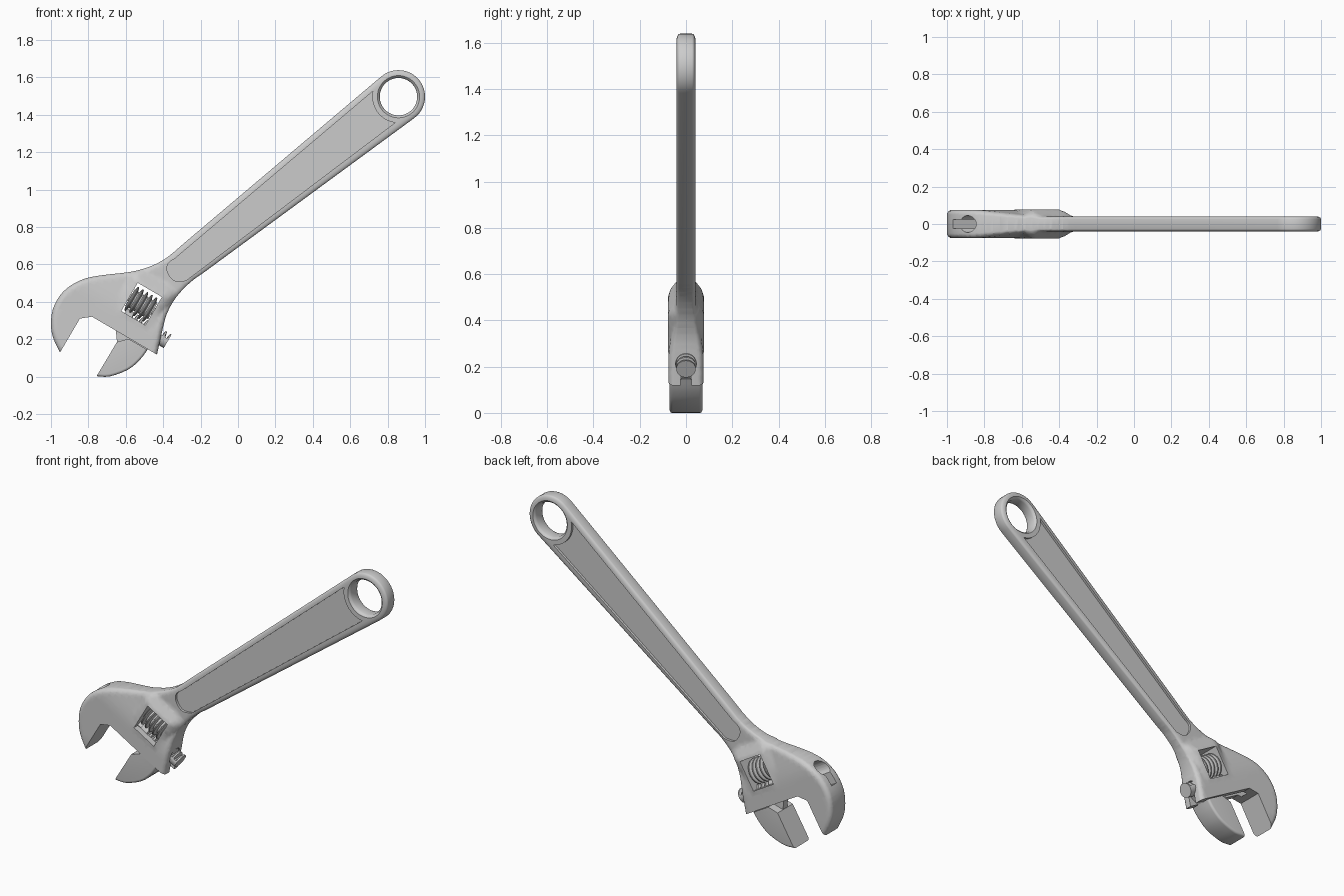
import bpy, bmesh
from math import sin, cos, radians, pi, hypot
from mathutils import Vector

if "Cube" in bpy.data.objects:
    bpy.data.objects.remove(bpy.data.objects["Cube"])

# Head frame: u runs along the jaw slide, v runs away from it into the handle
D, N, P0 = Vector((.863, 0, -.505)), Vector((.505, 0, .863)), Vector((-.781, 0, .321))
Y = Vector((0, 1, 0))


def W(u, v):
    return P0 + D * u + N * v


def uv(p):
    return (p - P0).dot(D), (p - P0).dot(N)


def XZ(pts):
    return [Vector((x, 0, z)) for x, z in pts]


def arc(c, r, a0, a1, n):
    return [(c[0] + r * cos(radians(a0 + (a1 - a0) * i / n)),
             c[1] + r * sin(radians(a0 + (a1 - a0) * i / n))) for i in range(n + 1)]


def spline(pts, n=3):
    p = [Vector(q) for q in pts]
    p = [p[0] * 2 - p[1]] + p + [p[-1] * 2 - p[-2]]
    out = []
    for i in range(1, len(p) - 2):
        a, b, c, d = p[i - 1:i + 3]
        for k in range(n):
            t = k / n
            out.append(tuple(.5 * (2 * b + (c - a) * t + (2 * a - 5 * b + 4 * c - d) * t * t
                                   + (3 * b - a - 3 * c + d) * t ** 3)))
    return out + [tuple(p[-2])]


def finish(name, bm):
    bmesh.ops.recalc_face_normals(bm, faces=bm.faces[:])
    me = bpy.data.meshes.new(name)
    bm.to_mesh(me)
    bm.free()
    ob = bpy.data.objects.new(name, me)
    bpy.context.collection.objects.link(ob)
    return ob


def prism_bm(pts, y0, y1, bevel=0, is_round=None):
    """Extruded outline; rim edges accepted by is_round get rounded."""
    bm = bmesh.new()
    loops = [[bm.verts.new(p + Y * y) for p in pts] for y in (y0, y1)]
    for lp in loops:
        bm.faces.new(lp)
    n = len(pts)
    for i in range(n):
        j = (i + 1) % n
        bm.faces.new((loops[0][i], loops[0][j], loops[1][j], loops[1][i]))
    bmesh.ops.recalc_face_normals(bm, faces=bm.faces[:])
    if bevel:
        rim = [bm.edges.get((lp[i], lp[(i + 1) % n])) for lp in loops for i in range(n) if is_round(i)]
        bmesh.ops.bevel(bm, geom=rim, offset=bevel, segments=4, profile=.5,
                        affect='EDGES', clamp_overlap=False)
    return bm


def prism(name, pts, y0, y1, **kw):
    return finish(name, prism_bm(pts, y0, y1, **kw))


def lathe(name, prof, origin, ax, e1, e2, seg=32):
    """Rings of (radius, height[, flat cut along e1]) around ax."""
    bm = bmesh.new()
    rings = []
    for r, h, *cut in prof:
        lim = cut[0] if cut else r
        rings.append([bm.verts.new(origin + ax * h + e1 * min(r * cos(2 * pi * k / seg), lim)
                                   + e2 * r * sin(2 * pi * k / seg)) for k in range(seg)])
    for a, b in zip(rings, rings[1:]):
        for k in range(seg):
            j = (k + 1) % seg
            bm.faces.new((a[k], a[j], b[j], b[k]))
    bm.faces.new(rings[0])
    bm.faces.new(rings[-1])
    return finish(name, bm)


def cut(ob, cutter):
    cutter.hide_render = True
    m = ob.modifiers.new("cut", 'BOOLEAN')
    m.operation, m.solver, m.object = 'DIFFERENCE', 'EXACT', cutter
    bpy.context.view_layer.objects.active = ob
    bpy.ops.object.modifier_apply(modifier=m.name)
    bpy.data.objects.remove(cutter)


def smooth(ob, angle=32):
    bpy.ops.object.select_all(action='DESELECT')
    ob.select_set(True)
    bpy.context.view_layer.objects.active = ob
    bpy.ops.object.shade_smooth_by_angle(angle=radians(angle))


# Body: one outline for hanging ring, handle, head and fixed jaw
RING = (.858, 1.497)
inner = spline([(-.18, .559), (-.257, .503), (-.332, .423), (-.380, .337), (-.406, .241), (-.433, .118)])
outer = spline([(-.952, .129), (-.989, .209), (-1, .284), (-.989, .364), (-.952, .434), (-.898, .485),
                (-.818, .525), (-.717, .544), (-.578, .56), (-.471, .589), (-.38, .637), (-.28, .721)])
face = [(-.781, .321), (-.845, .311)]
pts = XZ(arc(RING, .142, 130, -54, 24) + inner + face + outer)
first = 25 + len(inner) - 1
bm = prism_bm(pts, -.08, .08, bevel=.028, is_round=lambda i: not first <= i < first + 3)

# Cut a fine grid into the head so its thickness can flow into the handle
bmesh.ops.triangulate(bm, faces=bm.faces[:])
for i in range(27):
    bmesh.ops.bisect_plane(bm, geom=bm.verts[:] + bm.edges[:] + bm.faces[:],
                           plane_co=W(0, -.15 + .025 * i), plane_no=N)
for i in range(25):
    fs = [f for f in bm.faces if uv(f.calc_center_median())[1] < .45]
    es = {e for f in fs for e in f.edges}
    vs = {v for f in fs for v in f.verts}
    bmesh.ops.bisect_plane(bm, geom=list(vs) + list(es) + fs, plane_co=W(-.2 + .025 * i, 0), plane_no=D)
bmesh.ops.triangulate(bm, faces=bm.faces[:])


def half_thickness(p):
    u, v = uv(p)
    t = min(max((v - .08) / .29, 0), 1)
    base = .076 - .035 * t * t * (3 - 2 * t)
    away = hypot(max(abs(u - .195) - .085, 0), max(abs(v - .192) - .095, 0))
    return max(base, .078 - .55 * away)


for vert in bm.verts:
    vert.co.y *= half_thickness(vert.co) / .08
body = finish("wrench_body", bm)

# Hanging hole with softened rims
C = Vector((RING[0], 0, RING[1]))
cut(body, lathe("hole_cutter", [(.122, -.05), (.113, -.041), (.104, -.034), (.1, -.024), (.1, .024),
                                (.104, .034), (.113, .041), (.122, .05)], C, Y, D, N, 48))
# Recessed handle panels on both faces
panel = XZ(arc(RING, .14, 168, 262.5, 14) + spline([(-.278, .514), (-.332, .511), (-.364, .536),
           (-.38, .573), (-.372, .607), (-.337, .632)]))
for s in (-1, 1):
    cut(body, prism("panel_cutter", panel, s * .027, s * .12))
# Worm window, rod bore and slit under the bore
cut(body, prism("window_cutter", [W(.12, .105), W(.27, .105), W(.27, .28), W(.12, .28)], -.2, .2))
cut(body, lathe("bore_cutter", [(.045, -.4), (.045, .6)], W(0, .091), D, N, Y))
cut(body, prism("slit_cutter", [W(-.4, -.015), W(.6, -.015), W(.6, .09), W(-.4, .09)], -.023, .023))
smooth(body)

# Movable jaw: thick tooth, thin web and toothed sliding rod
curve = spline([(.182, -.262), (.243, -.228), (.31, -.147), (.338, -.069), (.346, -.003)])
jaw = prism("movable_jaw", [W(*p) for p in [(.228, -.003), (.184, -.05)] + curve], -.071, .071,
            bevel=.014, is_round=lambda i: 2 <= i < 1 + len(curve))
smooth(jaw)
prism("jaw_web", [W(*p) for p in [(.148, 0), (.185, -.05), (.3, -.04), (.345, -.003),
                                  (.385, .07), (.15, .07)]], -.02, .02)
rod = [(.042, .14)]
for i in range(8):
    h = .185 + .029 * i
    rod += [(.042, h), (.042, h + .006, .012), (.042, h + .014, .012), (.042, h + .02)]
rod += [(.042, .416)]
smooth(lathe("toothed_rod", rod, W(0, .091), D, N, Y), 30)

# Worm screw and its pin
worm = [(.03, .124), (.05, .124)]
for i in range(5):
    h = .126 + .028 * i
    worm += [(.05, h), (.072, h + .006), (.074, h + .01), (.072, h + .014), (.05, h + .02)]
worm += [(.05, .266), (.03, .266)]
smooth(lathe("worm_screw", worm, W(0, .19), D, N, Y), 30)
smooth(lathe("worm_pin", [(.02, .1), (.02, .29)], W(0, .19), D, N, Y, 16))
